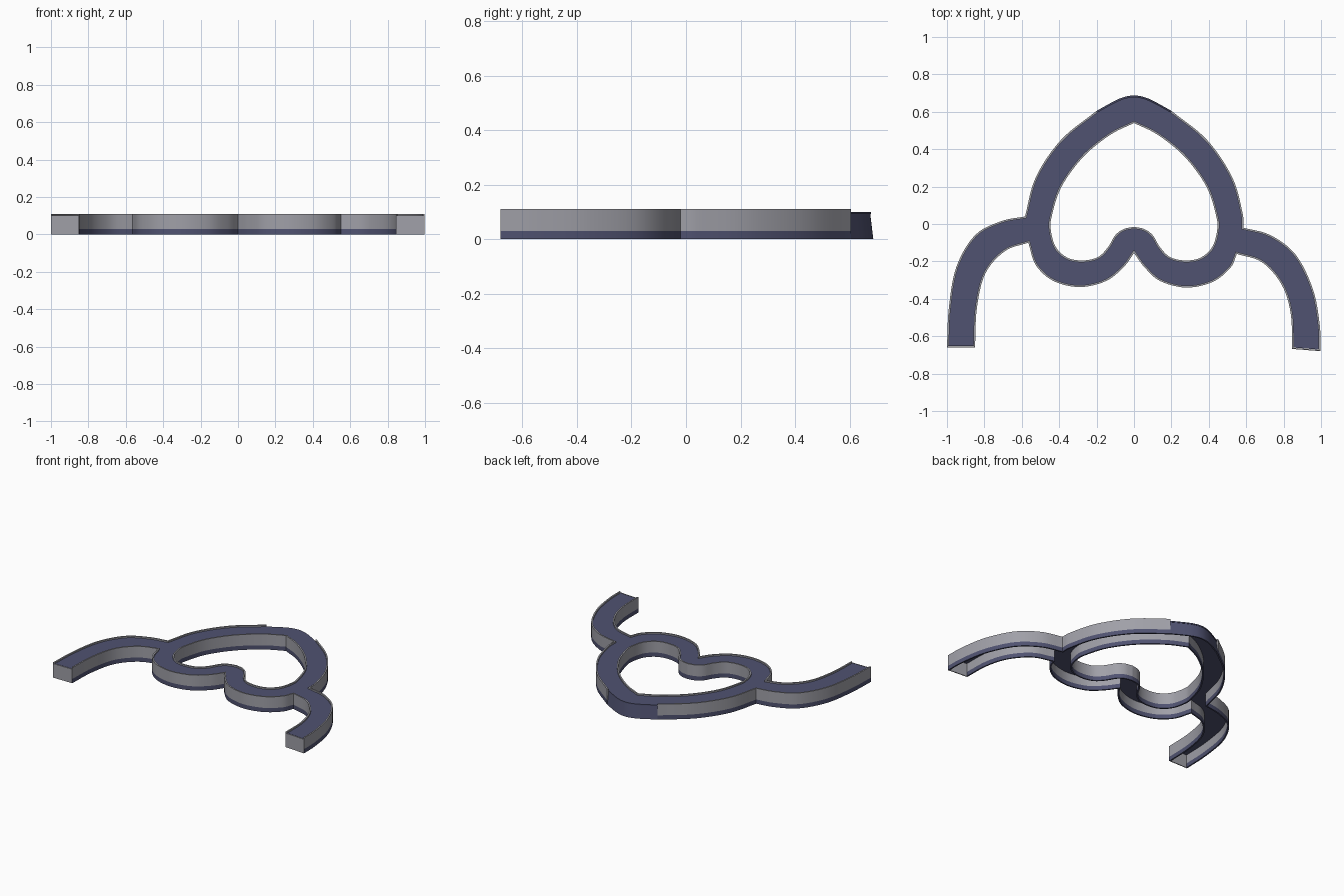
import bpy, bmesh
from mathutils import Vector

if "Cube" in bpy.data.objects:
    bpy.data.objects.remove(bpy.data.objects["Cube"])


def material(name, rgb):
    m = bpy.data.materials.new(name)
    m.diffuse_color = (*rgb, 1)
    m.use_nodes = True
    m.node_tree.nodes["Principled BSDF"].inputs["Base Color"].default_value = m.diffuse_color
    return m


GREY = material("wall grey", (0.35, 0.35, 0.39))
BLUE = material("slate blue", (0.08, 0.085, 0.165))


def spline(pts, n=6):
    """Catmull-Rom curve through a few outline points."""
    p = [Vector(q) for q in pts]
    p = [2 * p[0] - p[1]] + p + [2 * p[-1] - p[-2]]
    out = []
    for a, b, c, d in zip(p, p[1:], p[2:], p[3:]):
        for i in range(n):
            t = i / n
            out.append(0.5 * (2 * b + (c - a) * t + (2 * a - 5 * b + 4 * c - d) * t * t
                              + (3 * b - a - 3 * c + d) * t ** 3))
    return out + [p[-2]]


def mirror(pts):
    return [(-x, y) for x, y in reversed(pts)]


# Outline sections, clockwise from the tip
tip = [(-.2, .605), (-.1, .66), (-.045, .681), (0, .687), (.045, .681), (.1, .66), (.2, .605)]
side_r = [(.2, .605), (.39, .45), (.525, .25), (.58, .06), (.585, -.02)]
arm_r_out = [(.585, -.02), (.73, -.06), (.865, -.165), (.957, -.35), (.993, -.54), (.998, -.68)]
arm_r_in = [(.845, -.668), (.838, -.48), (.79, -.325), (.685, -.205), (.55, -.16)]
lobe_r = [(.55, -.16), (.515, -.235), (.42, -.31), (.28, -.34), (.14, -.305), (.055, -.23), (0, -.155)]
lobe_l = [(0, -.155), (-.055, -.23), (-.15, -.305), (-.29, -.337), (-.43, -.305), (-.525, -.22), (-.565, -.10)]
arm_l_in = [(-.565, -.10), (-.69, -.145), (-.795, -.265), (-.84, -.45), (-.85, -.66)]
arm_l_out = [(-1, -.66), (-.99, -.45), (-.95, -.23), (-.85, -.06), (-.71, .015), (-.583, .04)]
side_l = [(-.583, .04), (-.525, .25), (-.39, .45), (-.2, .605)]

loop, tags = [], []      # tags[i] describes the edge from point i to i+1
for sec, tag in ((tip, "tip"), (side_r, "wall"), (arm_r_out, "wall"), (arm_r_in, "wall"),
                 (lobe_r, "wall"), (lobe_l, "wall"), (arm_l_in, "wall"),
                 (arm_l_out, "wall"), (side_l, "wall")):
    c = spline(sec)
    if sec in (arm_r_out, arm_l_in):      # arm ends are closed by a cap edge
        loop += c
        tags += ["wall"] * (len(c) - 1) + ["cap"]
    else:
        loop += c[:-1]
        tags += [tag] * (len(c) - 1)

# Heart-shaped opening, reversed so that offsets still go into the track
hole_r = [(0, .54), (.13, .475), (.275, .355), (.39, .195), (.44, .04), (.445, -.03), (.42, -.12),
          (.36, -.178), (.28, -.195), (.195, -.178), (.14, -.125), (.1, -.06), (.055, -.027), (0, -.015)]
hole = (spline(hole_r)[:-1] + spline(mirror(hole_r))[:-1])[::-1]
hole_tags = ["wall"] * len(hole)


def inset(pts, d):
    """Offset a closed loop into the track with mitred corners."""
    res, n = [], len(pts)
    for i, p in enumerate(pts):
        u = (p - pts[i - 1]).normalized()
        v = (pts[(i + 1) % n] - p).normalized()
        a, b = Vector((u.y, -u.x)), Vector((v.y, -v.x))
        res.append(p + (a + b) * d / max(1 + a.dot(b), 0.35))
    return res


def finish(name, bm, mat):
    bmesh.ops.remove_doubles(bm, verts=bm.verts, dist=1e-5)
    bmesh.ops.recalc_face_normals(bm, faces=bm.faces)
    me = bpy.data.meshes.new(name)
    bm.to_mesh(me)
    bm.free()
    me.materials.append(mat)
    ob = bpy.data.objects.new(name, me)
    bpy.context.collection.objects.link(ob)
    bpy.ops.object.select_all(action="DESELECT")
    ob.select_set(True)
    bpy.context.view_layer.objects.active = ob
    bpy.ops.object.shade_smooth_by_angle(angle=0.6)
    return ob


def strip(name, mat, pts, edge_tags, wanted, z0, z1, thick=.01, lean=0.0):
    """Thin wall standing along the chosen edges of a loop."""
    n = len(pts)
    rings = [(inset(pts, 0), z0), (inset(pts, thick), z0),
             (inset(pts, thick + lean), z1), (inset(pts, lean), z1)]
    bm = bmesh.new()
    v = [[bm.verts.new((p.x, p.y, z)) for p in ring] for ring, z in rings]
    for i in range(n):
        if edge_tags[i] not in wanted:
            continue
        j = (i + 1) % n
        for k in range(4):
            m = (k + 1) % 4
            bm.faces.new((v[k][i], v[k][j], v[m][j], v[m][i]))
        if edge_tags[i - 1] not in wanted:
            bm.faces.new([v[k][i] for k in range(4)])
        if edge_tags[j] not in wanted:
            bm.faces.new([v[k][j] for k in range(4)])
    bmesh.ops.delete(bm, geom=[q for q in bm.verts if not q.link_faces], context="VERTS")
    return finish(name, bm, mat)


# Walls: blue foot, grey upper band rising just above the deck
strip("outer_foot", BLUE, loop, tags, ("wall",), 0, .03)
strip("outer_wall", GREY, loop, tags, ("wall",), .03, .11)
strip("hole_foot", BLUE, hole, hole_tags, ("wall",), 0, .03)
strip("hole_wall", GREY, hole, hole_tags, ("wall",), .03, .11)
# Leaning blue wall round the tip, and the grey arm ends
strip("tip_wall", BLUE, loop, tags, ("tip",), 0, .1, lean=.012)
strip("arm_end_caps", GREY, loop, tags, ("cap",), 0, .1, thick=.006)

# Deck: recessed sheet, hollow underneath
bm = bmesh.new()
edges = []
for ring in (inset(loop, .008), inset(hole, .008)):
    vs = [bm.verts.new((p.x, p.y, .1)) for p in ring]
    edges += [bm.edges.new((vs[i - 1], vs[i])) for i in range(len(vs))]
bmesh.ops.triangle_fill(bm, edges=edges, use_beauty=True, normal=(0, 0, 1))
bmesh.ops.recalc_face_normals(bm, faces=bm.faces)
if sum(f.normal.z for f in bm.faces) < 0:
    bmesh.ops.reverse_faces(bm, faces=bm.faces)
top = list(bm.faces)
ext = bmesh.ops.extrude_face_region(bm, geom=top, use_keep_orig=True)
for q in ext["geom"]:
    if isinstance(q, bmesh.types.BMVert):
        q.co.z -= .008
finish("deck", bm, BLUE)
